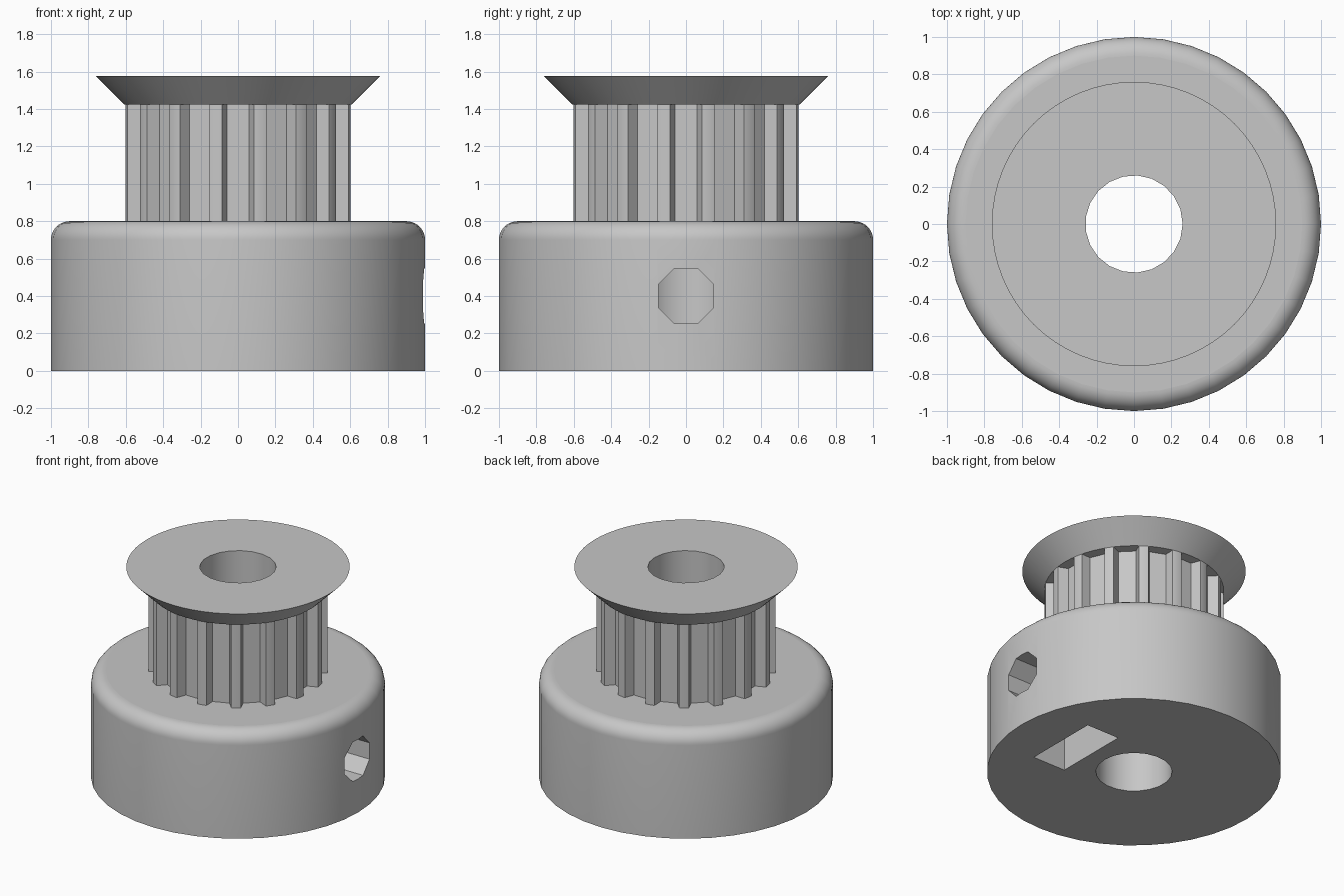
import bpy, bmesh
from math import sin, cos, pi, radians, asin, sqrt

cube = bpy.data.objects.get("Cube")
if cube:
    bpy.data.objects.remove(cube, do_unlink=True)

GREY = (0.57, 0.57, 0.57, 1)
metal = bpy.data.materials.new("plain grey")
metal.use_nodes = True
metal.diffuse_color = GREY
metal.node_tree.nodes["Principled BSDF"].inputs["Base Color"].default_value = GREY


def circle(n, r, start=0.0):
    return [(r * cos(start + 2 * pi * i / n), r * sin(start + 2 * pi * i / n)) for i in range(n)]


def upright(points, z):
    return [(a, b, z) for a, b in points]


def sideways(points, x, z):
    return [(x, a, b + z) for a, b in points]


def loft(name, rings):
    """Closed solid through equal-length rings of points."""
    bm = bmesh.new()
    loops = [[bm.verts.new(p) for p in ring] for ring in rings]
    n = len(loops[0])
    for low, high in zip(loops, loops[1:]):
        for i in range(n):
            j = (i + 1) % n
            bm.faces.new((low[i], low[j], high[j], high[i]))
    bm.faces.new(loops[0][::-1])
    bm.faces.new(loops[-1])
    bmesh.ops.recalc_face_normals(bm, faces=bm.faces)
    mesh = bpy.data.meshes.new(name)
    bm.to_mesh(mesh)
    bm.free()
    mesh.materials.append(metal)
    obj = bpy.data.objects.new(name, mesh)
    bpy.context.collection.objects.link(obj)
    return obj


def activate(obj):
    bpy.ops.object.select_all(action='DESELECT')
    obj.select_set(True)
    bpy.context.view_layer.objects.active = obj


def cut(obj, *cutters):
    activate(obj)
    for cutter in cutters:
        mod = obj.modifiers.new("cut", 'BOOLEAN')
        mod.operation, mod.solver, mod.object = 'DIFFERENCE', 'EXACT', cutter
        bpy.ops.object.modifier_apply(modifier=mod.name)


def finish(obj):
    activate(obj)
    bpy.ops.object.shade_smooth_by_angle(angle=radians(25))
    for face in obj.data.polygons:
        if abs(face.normal.z) > 0.999:
            face.use_smooth = False


HUB_TOP, DRUM_TOP, TOP = 0.8, 1.425, 1.575
TEETH, RADIUS = 16, 0.61

# Hub with a rounded top edge
FILLET = 0.1
hub_rings = [upright(circle(40, 1), 0)]
for i in range(11):
    a = i * pi / 20
    hub_rings.append(upright(circle(40, 1 - FILLET + FILLET * cos(a)),
                             HUB_TOP - FILLET + FILLET * sin(a)))
hub = loft("hub", hub_rings)

# Toothed drum: one trapezoid groove and one tooth tip, repeated around
half_width = 0.094
rim = sqrt(RADIUS ** 2 - half_width ** 2)
floor = rim - 0.07
mid = pi / TEETH
groove = [(-half_width, rim), (-0.086, rim), (-0.059, floor),
          (0.059, floor), (0.086, rim), (half_width, rim),
          (RADIUS * sin(mid), RADIUS * cos(mid))]
outline = []
for k in range(TEETH):
    a = k * 2 * pi / TEETH
    outline += [(x * cos(a) + y * sin(a), y * cos(a) - x * sin(a)) for x, y in groove]
drum = loft("toothed_drum", [upright(outline, HUB_TOP), upright(outline, DRUM_TOP)])

# Flared belt flange
flange = loft("flange", [upright(circle(64, RADIUS), DRUM_TOP),
                         upright(circle(64, RADIUS + TOP - DRUM_TOP), TOP)])

# Cutters: shaft bore, set screw hole, nut slot and nut pocket
bore = loft("bore_cutter", [upright(circle(21, 0.26), z) for z in (-0.5, 2)])
screw = loft("screw_cutter", [sideways(circle(8, 0.16, pi / 8), x, 0.4) for x in (0, 1.5)])
slot_box = [(-0.285, -0.6), (0.285, -0.6), (0.285, 0), (-0.285, 0)]
slot = loft("slot_cutter", [sideways(slot_box, x, 0.4) for x in (0.38, 0.65)])
nut = loft("nut_cutter", [sideways(circle(6, 0.329, pi / 6), x, 0.425) for x in (0.38, 0.65)])

cut(hub, bore, slot, nut, screw)
cut(drum, bore)
cut(flange, bore)
for helper in (bore, screw, slot, nut):
    bpy.data.objects.remove(helper, do_unlink=True)
for part in (hub, drum, flange):
    finish(part)
